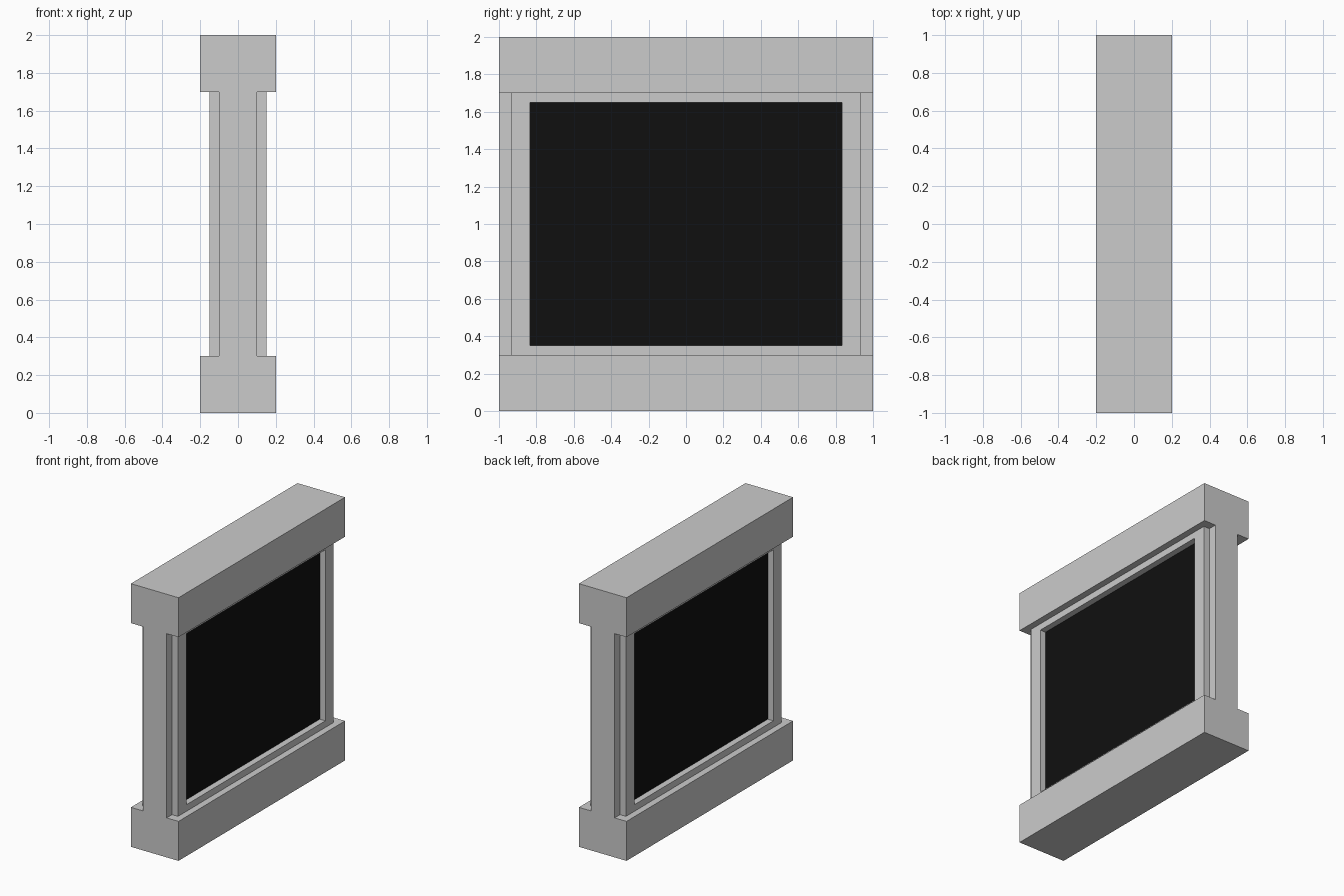
import bpy, bmesh
from mathutils import Vector

if "Cube" in bpy.data.objects:
    bpy.data.objects.remove(bpy.data.objects["Cube"])


def finish(name, bm, mirror=False):
    bmesh.ops.recalc_face_normals(bm, faces=bm.faces)
    mesh = bpy.data.meshes.new(name)
    bm.to_mesh(mesh)
    bm.free()
    obj = bpy.data.objects.new(name, mesh)
    bpy.context.collection.objects.link(obj)
    if mirror:
        mod = obj.modifiers.new("Mirror", 'MIRROR')
        mod.use_axis[0] = True
        mod.use_clip = False
    return obj


def extrude(bm, faces, offset):
    geom = bmesh.ops.extrude_face_region(bm, geom=faces)["geom"]
    verts = [g for g in geom if isinstance(g, bmesh.types.BMVert)]
    bmesh.ops.translate(bm, verts=verts, vec=Vector(offset))


def rect(bm, x, y, z0, z1):
    return [bm.verts.new((x, sy * y, z))
            for sy, z in ((-1, z0), (1, z0), (1, z1), (-1, z1))]


# Body: I-shaped profile run along y
half = [(0.2, 0), (0.2, 0.3), (0.1, 0.3), (0.1, 1.7), (0.2, 1.7), (0.2, 2)]
profile = half + [(-x, z) for x, z in reversed(half)]
bm = bmesh.new()
face = bm.faces.new([bm.verts.new((x, -1, z)) for x, z in profile])
extrude(bm, [face], (0, 2, 0))
finish("body", bm)

# Raised screen surround on both sides
bm = bmesh.new()
outer = rect(bm, 0.1, 0.935, 0.3, 1.7)
inner = rect(bm, 0.1, 0.835, 0.35, 1.65)
ring = [bm.faces.new((outer[i], outer[(i + 1) % 4], inner[(i + 1) % 4], inner[i]))
        for i in range(4)]
extrude(bm, ring, (0.05, 0, 0))
finish("screen_surround", bm, mirror=True)

# Recessed black screens
black = bpy.data.materials.new("black")
black.diffuse_color = (0.005, 0.005, 0.005, 1)
black.use_nodes = True
black.node_tree.nodes["Principled BSDF"].inputs["Base Color"].default_value = black.diffuse_color
bm = bmesh.new()
face = bm.faces.new(rect(bm, 0.1, 0.835, 0.35, 1.65))
extrude(bm, [face], (0.003, 0, 0))
screen = finish("screen", bm, mirror=True)
screen.data.materials.append(black)
